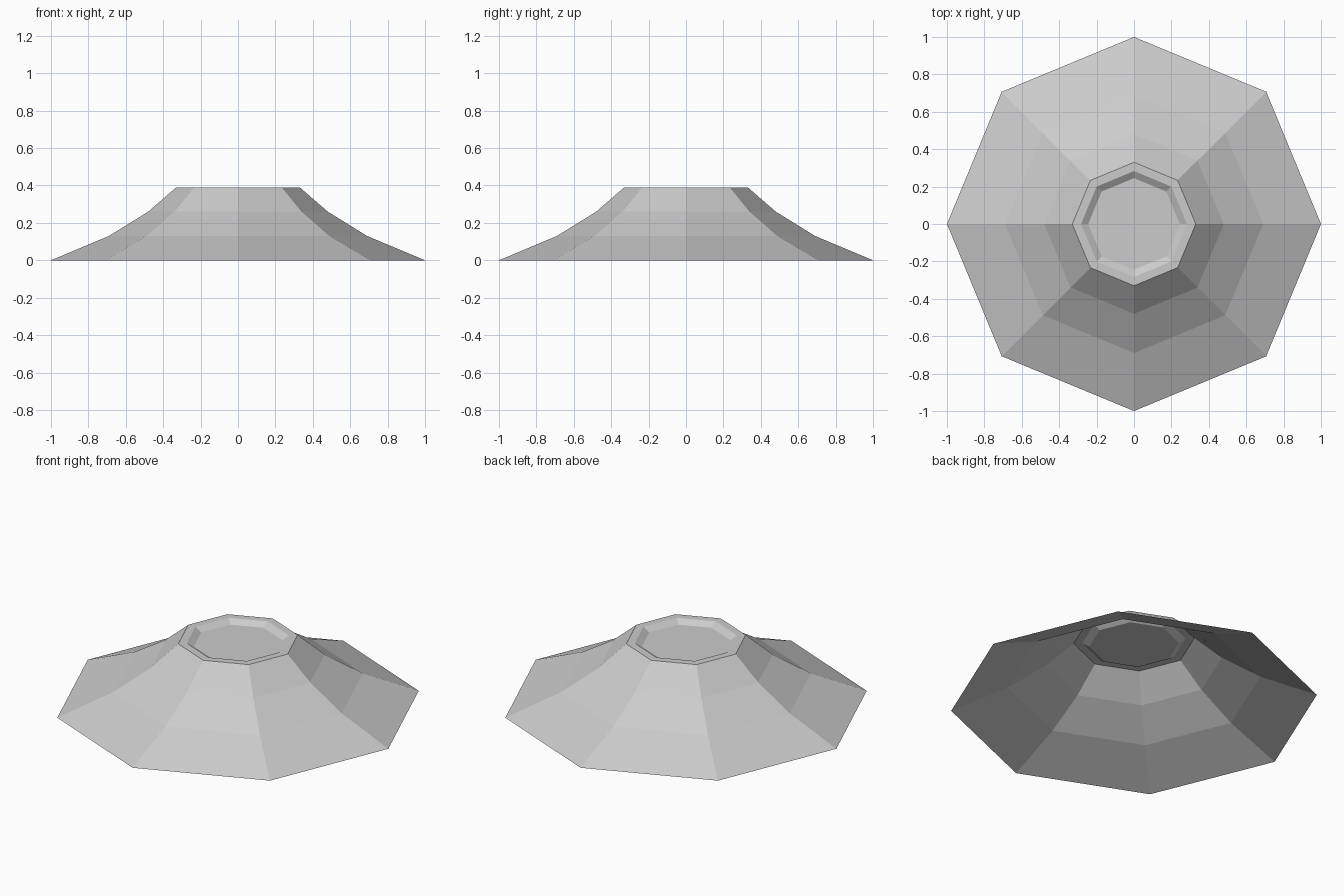
import bpy, bmesh, math

cube = bpy.data.objects.get("Cube")
if cube:
    bpy.data.objects.remove(cube, do_unlink=True)

SIDES = 8

# Plain grey material
grey = bpy.data.materials.new("plain_grey")
grey.use_nodes = True
colour = (0.6, 0.6, 0.6, 1)
grey.diffuse_color = colour
grey.node_tree.nodes["Principled BSDF"].inputs["Base Color"].default_value = colour


def ring(bm, radius, z):
    """One octagonal loop of vertices with corners on the axes."""
    step = 2 * math.pi / SIDES
    return [bm.verts.new((radius * math.cos(i * step), radius * math.sin(i * step), z))
            for i in range(SIDES)]


def lathe(name, profile, cap=False):
    """Sweep a (radius, height) profile into a faceted open shell."""
    bm = bmesh.new()
    loops = [ring(bm, r, z) for r, z in profile]
    for low, high in zip(loops, loops[1:]):
        for i in range(SIDES):
            j = (i + 1) % SIDES
            bm.faces.new((low[i], low[j], high[j], high[i]))
    if cap:
        bm.faces.new(loops[-1])
    mesh = bpy.data.meshes.new(name)
    bm.to_mesh(mesh)
    bm.free()
    mesh.materials.append(grey)
    obj = bpy.data.objects.new(name, mesh)
    bpy.context.collection.objects.link(obj)
    return obj


# Flared skirt, open underneath
lathe("flared_skirt", [(1, 0), (0.69, 0.13), (0.48, 0.26), (0.33, 0.39)])

# Flat rim with a shallow sunken floor
lathe("sunken_top", [(0.33, 0.39), (0.283, 0.39), (0.245, 0.366)], cap=True)
